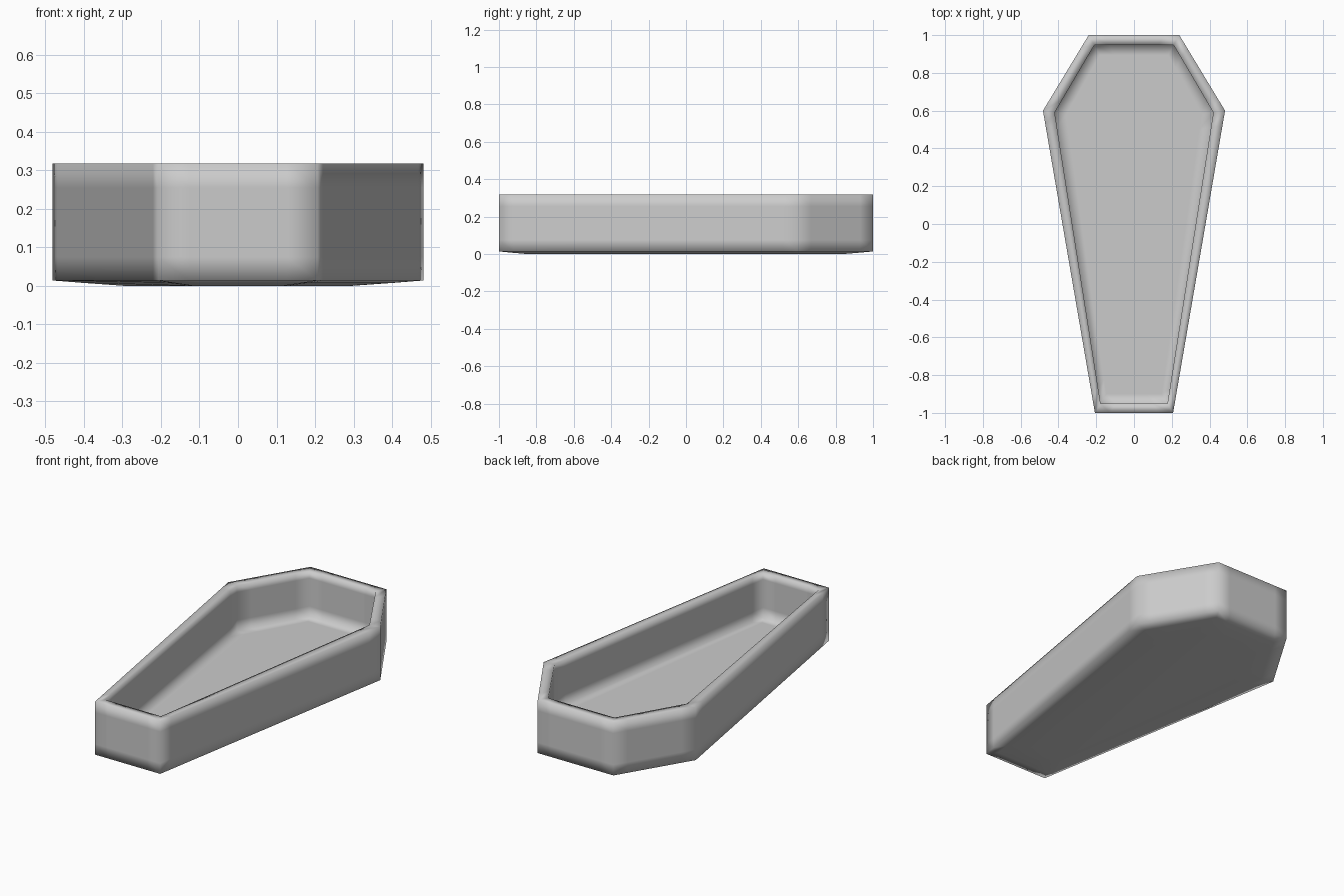
import bpy, bmesh
from mathutils import Vector

if "Cube" in bpy.data.objects:
    bpy.data.objects.remove(bpy.data.objects["Cube"])

# Half outlines of the six-sided box: outer edge and inner edge (head, shoulder, foot)
OUTER = [(0.24, 1.0), (0.482, 0.6), (0.207, -1.0)]
INNER = [(0.21, 0.947), (0.42, 0.59), (0.177, -0.95)]


def mirrored(half):
    return [Vector(p) for p in half] + [Vector((-x, y)) for x, y in reversed(half)]


def outline(t):
    """Outline blended from outer (t=0) to inner (t=1), with support points by each corner."""
    corners = [a.lerp(b, t) if t <= 1 else b + (b - a) * (t - 1)
               for a, b in zip(mirrored(OUTER), mirrored(INNER))]
    points = []
    for i, a in enumerate(corners):
        b = corners[(i + 1) % len(corners)]
        step = (b - a).normalized() * min(0.08, (b - a).length * 0.3)
        points += [a, a + step, b - step]
    return points


# Wall cross-section as (inset, height): underside, outer wall, rim, inner wall, floor
PROFILE = [(3.0, 0.0), (1.2, 0.008), (0.0, 0.014), (0.0, 0.075), (0.0, 0.255),
           (0.0, 0.317), (1.0, 0.317), (1.0, 0.28), (1.0, 0.12),
           (1.0, 0.06), (2.0, 0.06)]

bm = bmesh.new()
rings = [[bm.verts.new((p.x, p.y, z)) for p in outline(t)] for t, z in PROFILE]
for low, high in zip(rings, rings[1:]):
    n = len(low)
    for i in range(n):
        j = (i + 1) % n
        bm.faces.new((low[i], low[j], high[j], high[i]))
bm.faces.new(rings[0])
bm.faces.new(rings[-1])
bmesh.ops.recalc_face_normals(bm, faces=bm.faces)
for f in bm.faces:
    f.smooth = True

mesh = bpy.data.meshes.new("coffin_box")
bm.to_mesh(mesh)
bm.free()
box = bpy.data.objects.new("coffin_box", mesh)
bpy.context.collection.objects.link(box)
